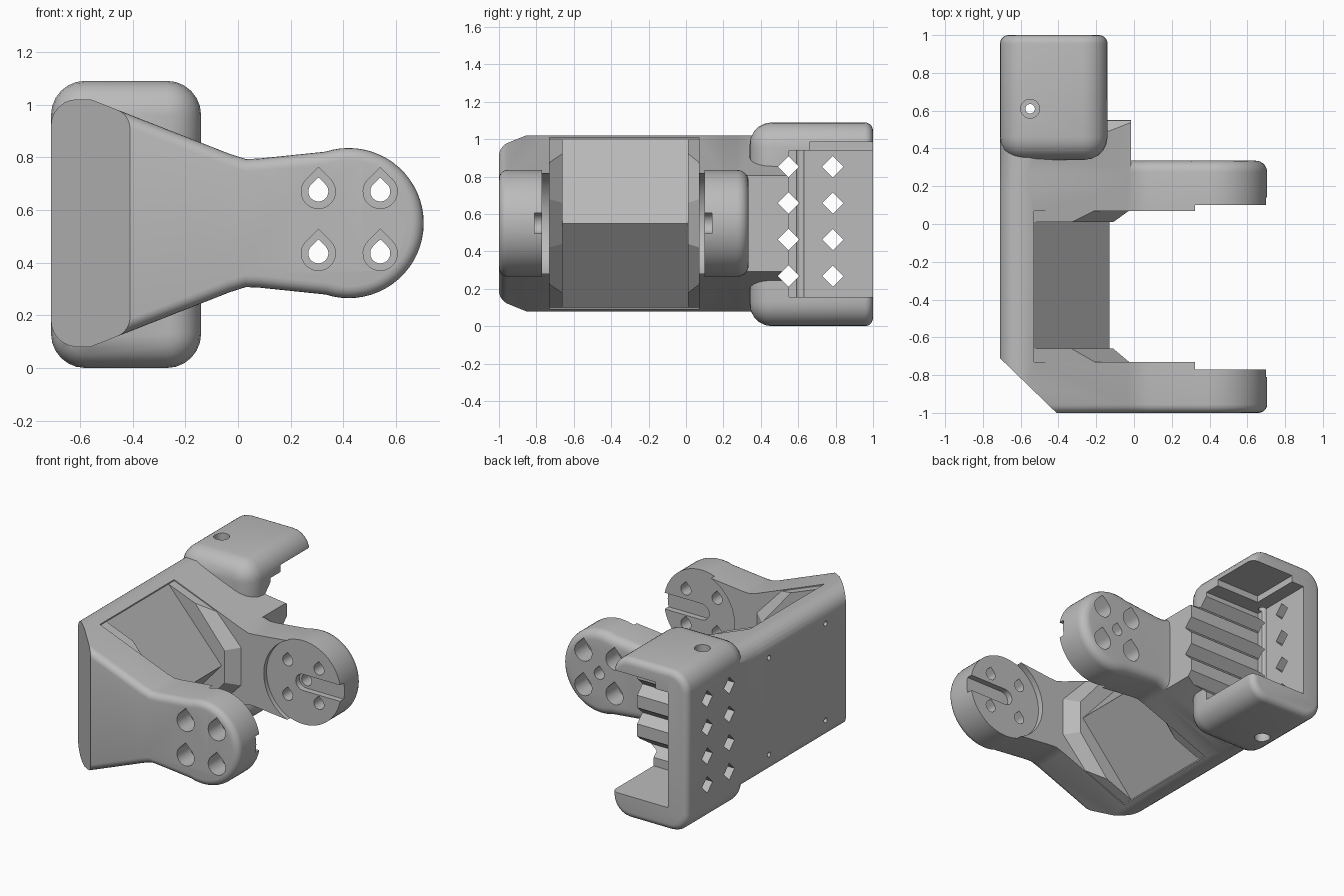
import bpy, bmesh, math

if "Cube" in bpy.data.objects:
    bpy.data.objects.remove(bpy.data.objects["Cube"])

MID = 0.55  # height of the symmetry plane

grey = bpy.data.materials.new("plain_grey")
grey.diffuse_color = (0.5, 0.5, 0.5, 1)
grey.use_nodes = True
grey.node_tree.nodes["Principled BSDF"].inputs["Base Color"].default_value = grey.diffuse_color


def make(name, bm):
    bmesh.ops.recalc_face_normals(bm, faces=bm.faces[:])
    me = bpy.data.meshes.new(name)
    bm.to_mesh(me)
    bm.free()
    me.materials.append(grey)
    ob = bpy.data.objects.new(name, me)
    bpy.context.collection.objects.link(ob)
    return ob


def place(axis, u, v, t):
    return {'x': (t, u, v), 'y': (u, t, v), 'z': (u, v, t)}[axis]


def loft(name, axis, sections, round_a=0, round_b=0):
    """Join (t, outline) sections along an axis, optionally rounding the ends."""
    bm = bmesh.new()
    rings = [[bm.verts.new(place(axis, u, v, t)) for u, v in pts] for t, pts in sections]
    n = len(rings[0])
    for a, b in zip(rings, rings[1:]):
        for i in range(n):
            bm.faces.new((a[i], a[(i + 1) % n], b[(i + 1) % n], b[i]))
    caps = [bm.faces.new(rings[0][::-1]), bm.faces.new(rings[-1])]
    bmesh.ops.recalc_face_normals(bm, faces=bm.faces[:])
    rims = [list(c.edges) for c in caps]
    for rim, r in zip(rims, (round_a, round_b)):
        if r:
            bmesh.ops.bevel(bm, geom=rim, offset=r, segments=5, profile=0.5,
                            affect='EDGES', clamp_overlap=False)
    return make(name, bm)


def prism(name, axis, pts, a, b, round_a=0, round_b=0):
    return loft(name, axis, [(a, pts), (b, pts)], round_a, round_b)


def block(name, x0, x1, y0, y1, z0, z1):
    return prism(name, 'z', [(x0, y0), (x1, y0), (x1, y1), (x0, y1)], z0, z1)


def arc(cx, cy, r, a0, a1, n):
    return [(cx + r * math.cos(math.radians(a0 + (a1 - a0) * i / n)),
             cy + r * math.sin(math.radians(a0 + (a1 - a0) * i / n))) for i in range(n + 1)]


def circle(cx, cy, r, n=32):
    return arc(cx, cy, r, 0, 360 - 360 / n, n - 1)


def teardrop(cx, cz, r):
    return arc(cx, cz, r, 135, 405, 20) + [(cx, cz + r * 1.41)]


def diamond(cy, cz, r):
    return [(cy + r, cz), (cy, cz + r), (cy - r, cz), (cy, cz - r)]


def boolean(base, tool, op):
    mod = base.modifiers.new("bool", 'BOOLEAN')
    mod.operation, mod.solver, mod.object = op, 'EXACT', tool
    bpy.context.view_layer.objects.active = base
    bpy.ops.object.modifier_apply(modifier=mod.name)
    bpy.data.objects.remove(tool, do_unlink=True)


def cut(tool):
    boolean(bracket, tool, 'DIFFERENCE')


def add(tool):
    boolean(bracket, tool, 'UNION')


def mirrored(half):
    """Upper half outline (height relative to the middle) closed by its mirror."""
    low = [(x, -z) for x, z in reversed(half) if abs(z) > 1e-4]
    return [(x, z + MID) for x, z in half + low]


# Fork body: side outline extruded across, rounded at both outer faces
neck = arc(-0.61, 0.37, 0.1, 180, 90, 6) + [(-0.56, 0.47), (-0.03, 0.262), (0.03, 0.243)]
outline = mirrored(neck + [(0.08, 0.245)] + arc(0.42, 0, 0.285, 108, 0, 18))
bracket = prism("fork_bracket", 'y', outline, -1, 0.335, 0.045, 0.06)
cut(prism("corner_chamfer", 'z', [(-0.72, -0.70), (-0.40, -1.01), (-0.72, -1.01)], -0.2, 1.3))
cut(block("fork_gap", -0.53, 1, -0.73, 0.07, -0.2, 1.3))

# Inner ridge between the arms and its flared ends
ridge = mirrored([(-0.6, 0.45), (-0.53, 0.45), (-0.13, 0)])
add(prism("ridge", 'y', ridge, -0.69, 0.04))
flare_in = mirrored([(-0.6, 0.45), (-0.53, 0.45), (-0.33, 0.373), (-0.11, 0.11)])
flare_out = mirrored([(-0.6, 0.45), (-0.53, 0.45), (-0.2, 0.322), (-0.02, 0.13)])
add(loft("back_flare", 'y', [(0.01, flare_in), (0.075, flare_out)]))
add(loft("front_flare", 'y', [(-0.66, flare_in), (-0.735, flare_out)]))

# Link from the fork to the clamp, and the rounded clamp box
add(prism("clamp_link", 'y', mirrored(neck[:-1] + [(-0.015, 0.257)]), 0.2, 0.6))
box = (arc(-0.27, 0.96, 0.13, 0, 90, 6) + arc(-0.58, 0.96, 0.13, 90, 180, 6)
       + arc(-0.58, 0.13, 0.13, 180, 270, 6) + arc(-0.27, 0.13, 0.13, 270, 360, 6))
add(prism("clamp_box", 'y', box, 0.34, 1, 0.12, 0.045))

# Clamp cavity, nut recess, toothed wall and diamond holes
cut(block("clamp_cavity", -0.565, 0.3, 0.55, 1.2, 0.155, 0.94))
cut(block("nut_recess", -0.47, 0.3, 0.66, 1.2, 0.9, 0.985))
for i in range(4):
    z = 0.268 + 0.195 * i
    cut(prism("tooth_groove", 'x', diamond(0.548, z, 0.057), -0.9, 0.3))
    cut(prism("diamond_hole", 'x', diamond(0.785, z, 0.057), -0.9, -0.4))

# Clamp screw holes, top and bottom
cut(prism("clamp_screw", 'z', circle(-0.55, 0.61, 0.025), -0.2, 1.3))
for a, b in ((-0.2, 0.07), (1.02, 1.3)):
    cut(prism("screw_head", 'z', circle(-0.55, 0.61, 0.05), a, b))

# Round recesses inside the arms, with a slot running out to the tip
for face, depth, slot in ((-0.6, -0.77, -0.81), (0.0, 0.10, 0.14)):
    cut(prism("arm_recess", 'y', circle(0.44, MID, 0.295, 48), face, depth))
    groove = arc(0.42, MID, 0.055, 90, 270, 10) + [(0.9, MID - 0.055), (0.9, MID + 0.055)]
    cut(prism("arm_slot", 'y', groove, face, slot))

# Teardrop bolt holes, wider at the outer faces
for x in (0.305, 0.54):
    for z in (0.435, 0.67):
        cut(prism("bolt_hole", 'y', teardrop(x, z, 0.038), -1.2, 0.5))
        cut(prism("bolt_head_front", 'y', teardrop(x, z, 0.065), -1.2, -0.86))
        cut(prism("bolt_head_back", 'y', teardrop(x, z, 0.065), 0.2, 0.5))
cut(prism("pivot_hole", 'y', teardrop(0.42, MID, 0.038), 0.0, 0.5))

# Small pilot holes in the back plate
for y in (-0.49, 0.12):
    for z in (0.22, 0.88):
        cut(prism("pilot_hole", 'x', circle(y, z, 0.017, 16), -0.9, -0.58))

bpy.ops.object.select_all(action='DESELECT')
bracket.select_set(True)
bpy.context.view_layer.objects.active = bracket
bpy.ops.object.shade_smooth_by_angle(angle=math.radians(25))
